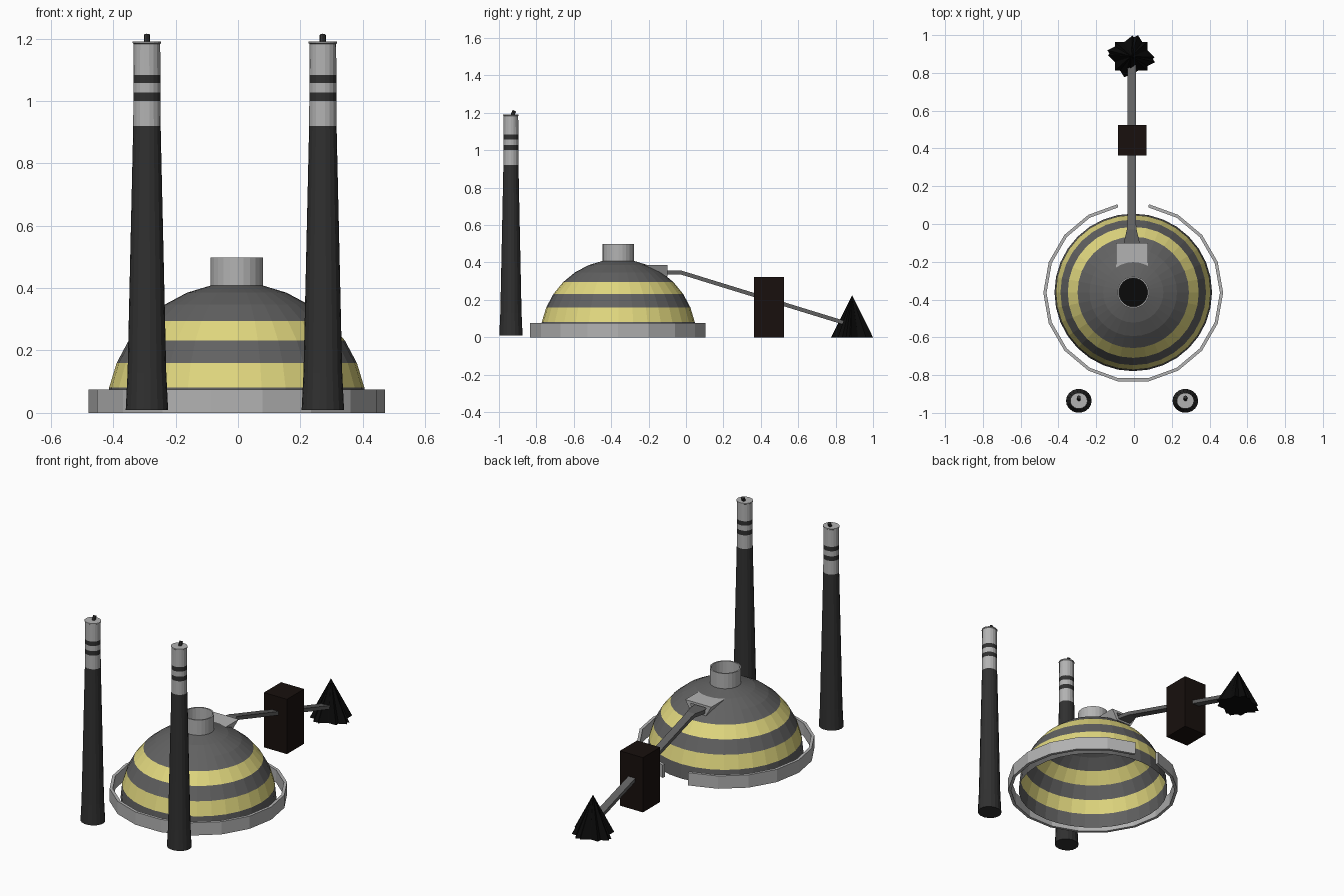
import bpy, bmesh, math
from mathutils import Vector

if "Cube" in bpy.data.objects:
    bpy.data.objects.remove(bpy.data.objects["Cube"])


def material(name, rgb):
    m = bpy.data.materials.new(name)
    m.diffuse_color = (*rgb, 1)
    m.use_nodes = True
    m.node_tree.nodes["Principled BSDF"].inputs["Base Color"].default_value = m.diffuse_color
    return m


LIGHT = material("light_grey", (0.45, 0.45, 0.45))
MID = material("mid_grey", (0.12, 0.12, 0.12))
YELLOW = material("yellow", (0.75, 0.68, 0.21))
DARK = material("dark_grey", (0.03, 0.03, 0.03))
BROWN = material("dark_brown", (0.009, 0.005, 0.004))
BLACK = material("black", (0.003, 0.003, 0.003))


def finish(name, bm, mats, loc=(0, 0, 0)):
    me = bpy.data.meshes.new(name)
    bm.to_mesh(me)
    bm.free()
    for m in mats:
        me.materials.append(m)
    ob = bpy.data.objects.new(name, me)
    ob.location = loc
    bpy.context.collection.objects.link(ob)
    return ob


def lathe(name, profile, sides, loc, mats, bands=None, caps=False, sy=1.0):
    """Revolve (radius, z) points; bands gives a material index per segment."""
    bm = bmesh.new()
    rings = []
    for r, z in profile:
        rings.append([bm.verts.new((r * math.cos(2 * math.pi * i / sides),
                                    sy * r * math.sin(2 * math.pi * i / sides), z))
                      for i in range(sides)])
    for k in range(len(rings) - 1):
        a, b = rings[k], rings[k + 1]
        for i in range(sides):
            j = (i + 1) % sides
            f = bm.faces.new((a[i], a[j], b[j], b[i]))
            f.material_index = bands[k] if bands else 0
    if caps:
        bm.faces.new(rings[0][::-1]).material_index = bands[0] if bands else 0
        bm.faces.new(rings[-1]).material_index = bands[-1] if bands else 0
    return finish(name, bm, mats, loc)


def loft(name, sections, mat, caps=(True, True)):
    """Join matching cross-sections into a skin."""
    bm = bmesh.new()
    rows = [[bm.verts.new(p) for p in s] for s in sections]
    n = len(rows[0])
    for a, b in zip(rows, rows[1:]):
        for i in range(n):
            j = (i + 1) % n
            bm.faces.new((a[i], a[j], b[j], b[i]))
    if caps[0]:
        bm.faces.new(rows[0][::-1])
    if caps[1]:
        bm.faces.new(rows[-1])
    bmesh.ops.recalc_face_normals(bm, faces=bm.faces)
    return finish(name, bm, [mat])


CX, CY = -0.004, -0.362

# Striped open dome: sphere rings every 11.25 degrees
R = 0.417
dome = [(R * math.cos(math.radians(11.25 * k)), R * math.sin(math.radians(11.25 * k)))
        for k in range(8)]
lathe("striped_dome", dome, 32, (CX, CY, 0), [MID, YELLOW], [0, 1, 0, 1, 0, 0, 0])

# Open vent collar on top, with a black floor inside
lathe("vent_collar", [(0.076, 0.40), (0.084, 0.40), (0.084, 0.498), (0.076, 0.498), (0.076, 0.40)],
      24, (CX, CY, 0), [LIGHT])
lathe("vent_floor", [(0.078, 0.408), (0.078, 0.411)], 24, (CX, CY, 0), [BLACK], caps=True)

# Perimeter wall: 18-sided ring with the rear side left open
wall = []
for k in range(18):
    a = math.radians(100 + 20 * k)
    c, s = math.cos(a), math.sin(a)
    wall.append([(CX + r * c, CY - 0.002 + r * s, z)
                 for r, z in ((0.476, 0), (0.476, 0.075), (0.459, 0.075), (0.459, 0))])
loft("perimeter_wall", wall, LIGHT)

# Pair of banded smokestacks with small bent flues
stack = [(0.068, 0.01), (0.062, 0.13), (0.044, 0.92), (0.0435, 1.0), (0.0435, 1.027),
         (0.0435, 1.057), (0.0435, 1.083), (0.0425, 1.183), (0.0455, 1.185), (0.0455, 1.19)]
for side, x in (("left", -0.292), ("right", 0.272)):
    lathe(side + "_smokestack", stack, 18, (x, -0.936, 0), [DARK, LIGHT],
          [0, 0, 1, 0, 1, 0, 1, 1, 1], caps=True, sy=0.93)
    flue = lathe(side + "_flue", [(0.010, 0), (0.010, 0.04)], 8, (x, -0.934, 1.175),
                 [DARK], caps=True)
    flue.rotation_euler = (math.radians(-25), 0, 0)


# Conveyor hood: tapered box on the dome with a recessed mouth
def hood_section(y, top, bottom, z0, z1):
    return [(-0.010 - bottom, y, z0), (-0.010 + bottom, y, z0),
            (-0.010 + top, y, z1), (-0.010 - top, y, z1)]


loft("conveyor_hood", [hood_section(-0.25, 0.085, 0.05, 0.325, 0.385),
                       hood_section(-0.10, 0.085, 0.05, 0.325, 0.385),
                       hood_section(-0.10, 0.052, 0.036, 0.335, 0.372),
                       hood_section(-0.14, 0.046, 0.034, 0.335, 0.370)],
     LIGHT, (True, False))
loft("hood_mouth", [hood_section(-0.142, 0.046, 0.034, 0.335, 0.370),
                    hood_section(-0.138, 0.046, 0.034, 0.335, 0.370)], BLACK)

# Conveyor: flared level start, then a long slope down to the pile
path = [(-0.14, 0.347, 0.042), (-0.09, 0.347, 0.040), (-0.03, 0.347, 0.026),
        (0.0, 0.338, 0.023), (0.86, 0.073, 0.023)]
loft("conveyor", [[(-0.012 - w, y, z - 0.011), (-0.012 + w, y, z - 0.011),
                   (-0.012 + w, y, z + 0.011), (-0.012 - w, y, z + 0.011)]
                  for y, z, w in path], MID)

# Transfer tower
bm = bmesh.new()
bmesh.ops.create_cube(bm, size=1)
for v in bm.verts:
    v.co = Vector((v.co.x * 0.15, v.co.y * 0.16, v.co.z * 0.323))
finish("transfer_tower", bm, [BROWN], (-0.010, 0.443, 0.1615))

# Fuel pile: overlapping four-sided pyramids turned against each other
bm = bmesh.new()
for turn, rad in ((45, 0.115), (-16, 0.125), (-3, 0.118)):
    base = [bm.verts.new((1.05 * rad * math.cos(math.radians(turn + 90 * i)),
                          0.93 * rad * math.sin(math.radians(turn + 90 * i)), 0))
            for i in range(4)]
    apex = bm.verts.new((0, 0, 0.225))
    bm.faces.new(base[::-1])
    for i in range(4):
        bm.faces.new((base[i], base[(i + 1) % 4], apex))
finish("fuel_pile", bm, [BLACK], (-0.015, 0.888, 0))
